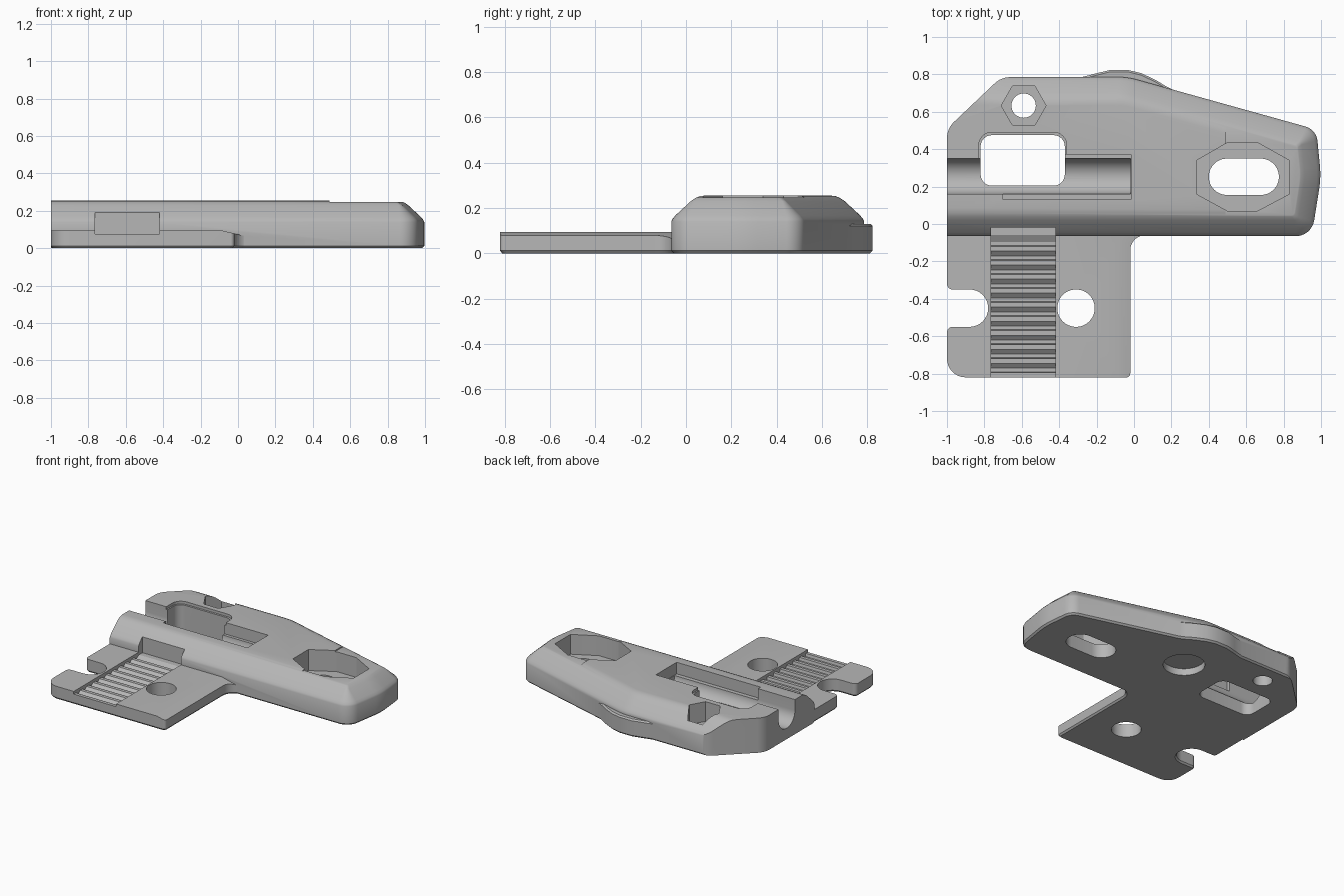
import bpy
import bmesh
import math
from mathutils import Vector, Matrix

cube = bpy.data.objects.get("Cube")
if cube:
    bpy.data.objects.remove(cube, do_unlink=True)

grey = bpy.data.materials.new("light_grey")
grey.use_nodes = True
colour = (0.47, 0.47, 0.47, 1)
grey.diffuse_color = colour
grey.node_tree.nodes["Principled BSDF"].inputs["Base Color"].default_value = colour


def outline(points, inset=0.0, steps=8):
    """Counter-clockwise polygon of (x, y, corner radius), inset and rounded."""
    out = []
    count = len(points)
    for i, (x, y, r) in enumerate(points):
        p = Vector((x, y))
        u = (Vector(points[i - 1][:2]) - p).normalized()
        v = (Vector(points[(i + 1) % count][:2]) - p).normalized()
        half = u.angle(v) / 2
        side = 1 if u.x * v.y - u.y * v.x < 0 else -1
        mid = (u + v).normalized()
        p = p + mid * (side * inset / math.sin(half))
        if r == 0:
            out.append(p)
            continue
        r = max(r - side * inset, 0.02)
        centre = p + mid * (r / math.sin(half))
        start = p + u * (r / math.tan(half)) - centre
        sweep = side * (math.pi - 2 * half)
        for k in range(steps + 1):
            out.append(centre + Matrix.Rotation(sweep * k / steps, 2) @ start)
    return out


def loft(name, rings):
    """Closed solid through rings of 3D points."""
    bm = bmesh.new()
    loops = [[bm.verts.new(c) for c in ring] for ring in rings]
    for low, high in zip(loops, loops[1:]):
        for i in range(len(low)):
            j = (i + 1) % len(low)
            bm.faces.new((low[i], low[j], high[j], high[i]))
    bm.faces.new(loops[0][::-1])
    bm.faces.new(loops[-1])
    bmesh.ops.recalc_face_normals(bm, faces=bm.faces)
    mesh = bpy.data.meshes.new(name)
    bm.to_mesh(mesh)
    bm.free()
    obj = bpy.data.objects.new(name, mesh)
    bpy.context.collection.objects.link(obj)
    return obj


def layers(name, points, levels):
    """Solid from an outline, with (inset, z) levels."""
    return loft(name, [[(p.x, p.y, z) for p in outline(points, d)] for d, z in levels])


def box_points(x0, x1, y0, y1, r=0.0):
    return [(x0, y0, r), (x1, y0, r), (x1, y1, r), (x0, y1, r)]


def block(x0, x1, y0, y1, z0, z1, r=0.0):
    return layers("cutter", box_points(x0, x1, y0, y1, r), [(0, z0), (0, z1)])


def disc(x, y, r, z0, z1, sides=48):
    ring = [(x + r * math.cos(math.tau * k / sides), y + r * math.sin(math.tau * k / sides))
            for k in range(sides)]
    return loft("cutter", [[(a, b, z) for a, b in ring] for z in (z0, z1)])


def along_x(profile, x0, x1):
    """Solid from a (y, z) profile drawn out along x."""
    return loft("cutter", [[(x, y, z) for y, z in profile] for x in (x0, x1)])


def combine(target, other, operation="DIFFERENCE"):
    mod = target.modifiers.new("shape", "BOOLEAN")
    mod.operation = operation
    mod.solver = "EXACT"
    mod.object = other
    bpy.context.view_layer.objects.active = target
    bpy.ops.object.modifier_apply(modifier=mod.name)
    bpy.data.objects.remove(other, do_unlink=True)


# Main housing with a soft chamfer around the top
body = layers("bracket_body", [
    (-1.4, -0.065, 0), (0.95, -0.065, 0.1), (1.0, 0.25, 0.5), (0.975, 0.505, 0.09),
    (-0.035, 0.786, 0.4), (-1.4, 0.786, 0)],
    [(0.012, 0), (0, 0.012), (0, 0.14), (0.006, 0.152), (0.018, 0.167), (0.085, 0.229),
     (0.105, 0.243), (0.125, 0.252), (0.15, 0.255)])

# Straight left end and diagonal rear corner
combine(body, layers("footprint", [
    (-1, -0.3, 0), (1.2, -0.3, 0), (1.2, 0.785, 0), (-0.71, 0.785, 0.12), (-1, 0.51, 0.12)],
    [(0, -0.1), (0, 0.5)]), "INTERSECT")

# Low bulge on the rear wall
combine(body, layers("rear_bulge", [
    (-0.3, 0.6, 0), (0.2, 0.6, 0), (0.22, 0.712, 0), (0.17, 0.737, 0), (0.12, 0.768, 0),
    (0.04, 0.806, 0), (-0.03, 0.823, 0), (-0.13, 0.823, 0), (-0.2, 0.806, 0), (-0.3, 0.78, 0)],
    [(0.012, 0), (0, 0.012), (0, 0.12), (0.01, 0.13)]), "UNION")

# Lowered top at the right end
combine(body, block(0.49, 1.2, -0.3, 0.9, 0.246, 0.4))

# Mounting plate with an open notch on its outer edge
plate = layers("plate", [
    (-1, 0.05, 0), (-1, -0.35, 0.03), (-0.78, -0.35, 0.099), (-0.78, -0.55, 0.099),
    (-1, -0.55, 0.03), (-1, -0.82, 0.1), (-0.02, -0.82, 0.015), (-0.02, -0.06, 0.08),
    (0.2, -0.06, 0), (0.2, 0.05, 0)],
    [(0.01, 0), (0, 0.012), (0, 0.095)])
wedge = [(-0.09, 0.096), (0.3, 0.0), (0.3, 0.2), (-0.09, 0.2)]
combine(plate, loft("cutter", [[(x, y, z) for x, z in wedge] for y in (-0.9, -0.03)]))
combine(body, plate, "UNION")

# Toothed strip running up into the front wall
teeth = [(-0.02, 0.21), (-0.9, 0.21), (-0.9, 0.072)]
pitch = 0.075
for k in range(10):
    y = -0.82 + k * pitch
    teeth += [(y, 0.075), (y + 0.025, 0.075), (y + 0.03, 0.055), (y + 0.05, 0.055)]
teeth += [(-0.06, 0.075), (-0.02, 0.075)]
combine(body, along_x(teeth, -0.765, -0.42))

# Round hole in the plate
combine(body, disc(-0.31, -0.45, 0.1, -0.1, 0.3))

# Hexagonal nut pocket and its screw hole
combine(body, disc(-0.59, 0.633, 0.12, 0.11, 0.4, 6))
combine(body, disc(-0.59, 0.633, 0.065, -0.1, 0.3))

# Round-bottomed cable channel and wider pocket above it
radius = 0.095
channel = [(0.255 + radius * math.cos(a), 0.175 + radius * math.sin(a))
           for a in (math.pi + math.pi * k / 20 for k in range(21))]
channel += [(0.35, 0.4), (0.16, 0.4)]
combine(body, along_x(channel, -1.1, -0.02))
combine(body, block(-0.7, -0.015, 0.13, 0.372, 0.17, 0.4))

# Rounded window through the housing, with a shallow lip
combine(body, block(-0.82, -0.37, 0.205, 0.475, -0.1, 0.4, 0.06))
combine(body, block(-0.83, -0.36, 0.19, 0.49, 0.235, 0.4, 0.07))

# Faceted pocket with an oblong slot at the right end
combine(body, layers("cutter", [
    (0.335, 0.16, 0), (0.5, 0.07, 0), (0.66, 0.07, 0), (0.83, 0.16, 0),
    (0.83, 0.34, 0), (0.66, 0.435, 0), (0.5, 0.435, 0), (0.335, 0.34, 0)],
    [(0, 0.1), (0, 0.4)]))
combine(body, block(0.4, 0.775, 0.155, 0.35, -0.1, 0.3, 0.097))

# Shallow round recess underneath
combine(body, disc(-0.05, 0.46, 0.14, -0.1, 0.05))

# Colour and shading
body.data.materials.clear()
body.data.materials.append(grey)
for face in body.data.polygons:
    face.material_index = 0
bpy.ops.object.select_all(action="DESELECT")
body.select_set(True)
bpy.context.view_layer.objects.active = body
bpy.ops.object.shade_smooth_by_angle(angle=math.radians(28))
